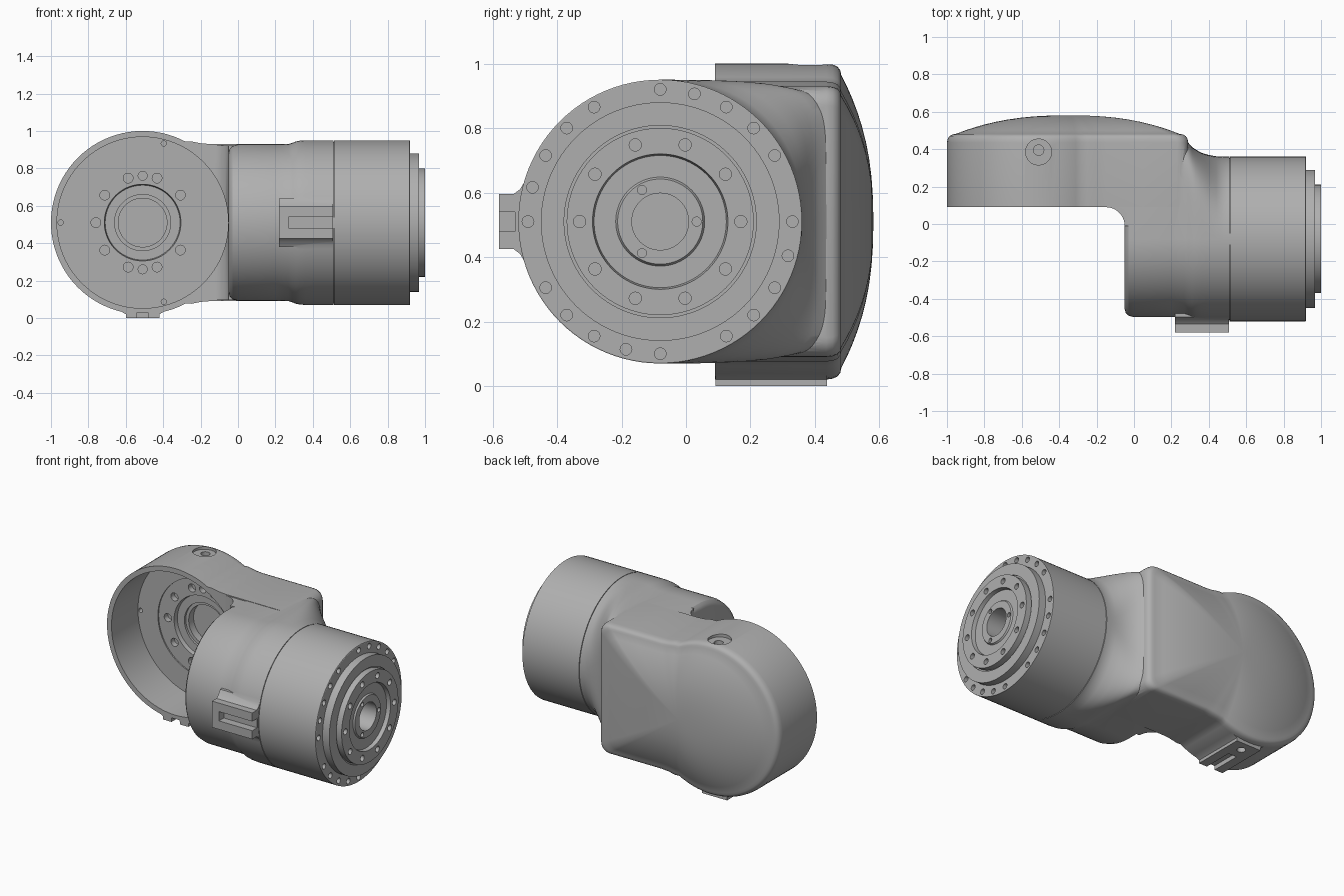
import bpy, bmesh
from math import sin, cos, pi, radians, copysign
from mathutils import Matrix, Vector

cube = bpy.data.objects.get("Cube")
if cube:
    bpy.data.objects.remove(cube, do_unlink=True)

metal = bpy.data.materials.new("grey_metal")
metal.use_nodes = True
GREY = (0.43, 0.43, 0.43, 1)
metal.diffuse_color = GREY
metal.node_tree.nodes["Principled BSDF"].inputs["Base Color"].default_value = GREY

CX, CZ = -0.51, 0.51     # centre of the round housing (axis along y)
AY = -0.08               # y of the output drum axis (along x)


def finish(name, bm):
    bmesh.ops.recalc_face_normals(bm, faces=bm.faces)
    mesh = bpy.data.meshes.new(name)
    bm.to_mesh(mesh)
    bm.free()
    mesh.materials.append(metal)
    ob = bpy.data.objects.new(name, mesh)
    bpy.context.collection.objects.link(ob)
    return ob


def loft(name, rings):
    """Closed solid through a list of equally long point rings."""
    bm = bmesh.new()
    rows = [[bm.verts.new(p) for p in ring] for ring in rings]
    n = len(rows[0])
    for a, b in zip(rows, rows[1:]):
        for i in range(n):
            j = (i + 1) % n
            bm.faces.new((a[i], a[j], b[j], b[i]))
    bm.faces.new(rows[0])
    bm.faces.new(rows[-1])
    return finish(name, bm)


def lathe(name, profile, axis, n=96):
    """Solid of revolution from (position, radius) pairs."""
    rings = []
    for pos, r in profile:
        ring = [(r * cos(2 * pi * i / n), r * sin(2 * pi * i / n)) for i in range(n)]
        if axis == "X":
            rings.append([(pos, AY + u, CZ + v) for u, v in ring])
        else:
            rings.append([(CX + u, pos, CZ + v) for u, v in ring])
    return loft(name, rings)


def box(name, lo, hi):
    lo, hi = Vector(lo), Vector(hi)
    bm = bmesh.new()
    bmesh.ops.create_cube(bm, size=1, matrix=Matrix.Translation((lo + hi) / 2)
                          @ Matrix.Diagonal((*(hi - lo), 1)))
    return finish(name, bm)


def pins(name, axis, items):
    """Many small cylinders (centre, radius, depth) in one cutter."""
    rot = {"X": Matrix.Rotation(pi / 2, 4, "Y"), "Y": Matrix.Rotation(pi / 2, 4, "X"),
           "Z": Matrix.Identity(4)}[axis]
    bm = bmesh.new()
    for centre, r, depth in items:
        bmesh.ops.create_cone(bm, cap_ends=True, segments=20, radius1=r, radius2=r,
                              depth=depth, matrix=Matrix.Translation(centre) @ rot)
    return finish(name, bm)


def combine(target, tool, operation):
    bpy.context.view_layer.objects.active = target
    mod = target.modifiers.new("bool", "BOOLEAN")
    mod.object, mod.operation, mod.solver = tool, operation, "EXACT"
    bpy.ops.object.modifier_apply(modifier=mod.name)
    bpy.data.objects.remove(tool, do_unlink=True)


def smooth(ob):
    bpy.ops.object.select_all(action="DESELECT")
    ob.select_set(True)
    bpy.context.view_layer.objects.active = ob
    bpy.ops.object.shade_smooth_by_angle(angle=radians(32))


# Housing outline: round end blending into a rounded block
upper = []
for i in range(7):
    a = radians(15 * i)
    upper.append((0.23 + 0.06 * cos(a), 0.36 + 0.06 * sin(a)))
upper += [(0.05, 0.42), (-0.15, 0.42), (-0.2, 0.424), (-0.25, 0.434)]
for i in range(30):
    a = radians(62 + 118 * i / 29)
    upper.append((CX + 0.49 * cos(a), 0.49 * sin(a)))
outline = upper + [(x, -z) for x, z in reversed(upper[:-1])]

# Housing body with a domed back
MID = -0.35
levels = [(1, 0.09), (1, 0.435), (0.994, 0.455), (0.98, 0.47), (0.955, 0.479)]
levels += [(s, 0.481 + 0.1 * (1 - (s / 0.93) ** 2.4))
           for s in (0.93, 0.85, 0.77, 0.69, 0.6, 0.5, 0.4, 0.28, 0.15, 0.03)]
housing = loft("elbow_housing", [[(MID + (x - MID) * s, y, CZ + z * s) for x, z in outline]
                                 for s, y in levels])


# Neck: round at the front, square at the back, turning round towards the drum
def neck_ring(x, r, b, n):
    ring = []
    for i in range(96):
        c, s = cos(2 * pi * i / 96), sin(2 * pi * i / 96)
        if c > 0:
            ring.append((x, AY + b * c ** (2 / n), CZ + copysign(r * abs(s) ** (2 / n), s)))
        else:
            ring.append((x, AY + r * c, CZ + r * s))
    return ring


neck = loft("neck", [neck_ring(*s) for s in (
    (-0.05, 0.375, 0.5, 8), (-0.044, 0.395, 0.5, 8), (-0.03, 0.41, 0.5, 8), (0, 0.418, 0.51, 8),
    (0.2, 0.418, 0.52, 8), (0.27, 0.42, 0.525, 8), (0.29, 0.426, 0.515, 7),
    (0.31, 0.434, 0.492, 6), (0.33, 0.438, 0.478, 5), (0.36, 0.44, 0.461, 4),
    (0.4, 0.44, 0.449, 3), (0.44, 0.44, 0.442, 2.3), (0.48, 0.44, 0.44, 2),
    (0.51, 0.44, 0.44, 2))])

# Inside corner fillet between housing and neck
arc = [(-0.15 + 0.1 * sin(radians(9 * i)), -0.01 + 0.1 * cos(radians(9 * i))) for i in range(11)]
corner = arc + [(0.02, -0.01), (0.02, 0.15), (-0.15, 0.15)]
fillet = loft("fillet", [[(x, y, z) for x, y in corner] for z in (0.097, 0.923)])

# Flared tabs, one under the round housing and one on the front of the neck
under = [(-0.6, 0), (-0.42, 0), (-0.42, 0.02), (-0.36, 0.055),
         (-0.36, 0.12), (-0.66, 0.12), (-0.66, 0.055), (-0.6, 0.02)]
under_tab = loft("under_tab", [[(x, y, z) for x, z in under] for y in (0.092, 0.438)])
front = [(-0.58, -0.085), (-0.535, -0.085), (-0.515, -0.1), (-0.497, -0.13),
         (-0.4, -0.13), (-0.4, 0.13), (-0.497, 0.13), (-0.515, 0.1),
         (-0.535, 0.085), (-0.58, 0.085)]
front_tab = loft("front_tab", [[(x, y, CZ + z) for y, z in front] for x in (0.22, 0.508)])

for part in (neck, fillet, under_tab, front_tab):
    combine(housing, part, "UNION")

# Open socket with stepped floor
socket = lathe("socket_cutter", [(-0.7, 0.458), (0.36, 0.458), (0.36, 0.315), (0.368, 0.315),
                                 (0.368, 0.205), (0.395, 0.2), (0.395, 0.15), (0.41, 0.15),
                                 (0.41, 0.13), (0.46, 0.13)], "Y")
combine(housing, socket, "DIFFERENCE")

# Slots in the tabs
combine(housing, box("slot_cutter", (0.27, -0.7, 0.48), (0.6, -0.53, 0.54)), "DIFFERENCE")
combine(housing, box("slot_cutter", (-0.54, 0, -0.1), (-0.48, 0.29, 0.028)), "DIFFERENCE")


# Bolt holes in the socket floor
def floor_hole(deg, ring, r):
    a = radians(deg)
    return (CX + ring * cos(a), 0.37, CZ + ring * sin(a)), r, 0.07


floor = [floor_hole(36 * k, 0.25, 0.026) for k in range(1, 10)]
floor += [floor_hole(d, 0.25, 0.024) for d in (90, 270)]
floor += [floor_hole(d, 0.438, 0.014) for d in (75, 180, 285)]
combine(housing, pins("floor_holes", "Y", floor), "DIFFERENCE")

# Recessed screw on top, screw hole below
combine(housing, pins("top_recess", "Z", [((CX, 0.385, 1.03), 0.07, 0.1)]), "DIFFERENCE")
combine(housing, pins("screw_holes", "Z", [((CX, 0.395, 0.98), 0.028, 0.08),
                                           ((CX, 0.37, 0), 0.026, 0.06)]), "DIFFERENCE")
smooth(housing)

# Output drum with stepped flange and centre bore
drum = lathe("output_drum", [(0.49, 0.432), (0.514, 0.432), (0.514, 0.44), (0.918, 0.44),
                             (0.92, 0.437), (0.92, 0.37), (0.968, 0.37), (0.968, 0.298),
                             (0.96, 0.298), (0.96, 0.29), (1.0, 0.29), (1.0, 0.21),
                             (0.975, 0.205), (0.975, 0.138), (0.985, 0.132), (0.985, 0.088),
                             (0.75, 0.088)], "X")


# Bolt circles on the drum
def face_hole(deg, ring, x, r):
    a = radians(deg)
    return (x, AY + ring * cos(a), CZ + ring * sin(a)), r, 0.06


bolts = [face_hole(30 * k, 0.41, 0.92, 0.018) for k in range(12)]
bolts += [face_hole(d, 0.41, 0.92, 0.018) for d in (75, 45, -15, -45, -105, -135, 165, 135)]
bolts += [face_hole(36 * k, 0.25, 1.0, 0.019) for k in range(10)]
bolts += [face_hole(120 * k, 0.113, 0.98, 0.014) for k in range(3)]
combine(drum, pins("bolt_holes", "X", bolts), "DIFFERENCE")
smooth(drum)
